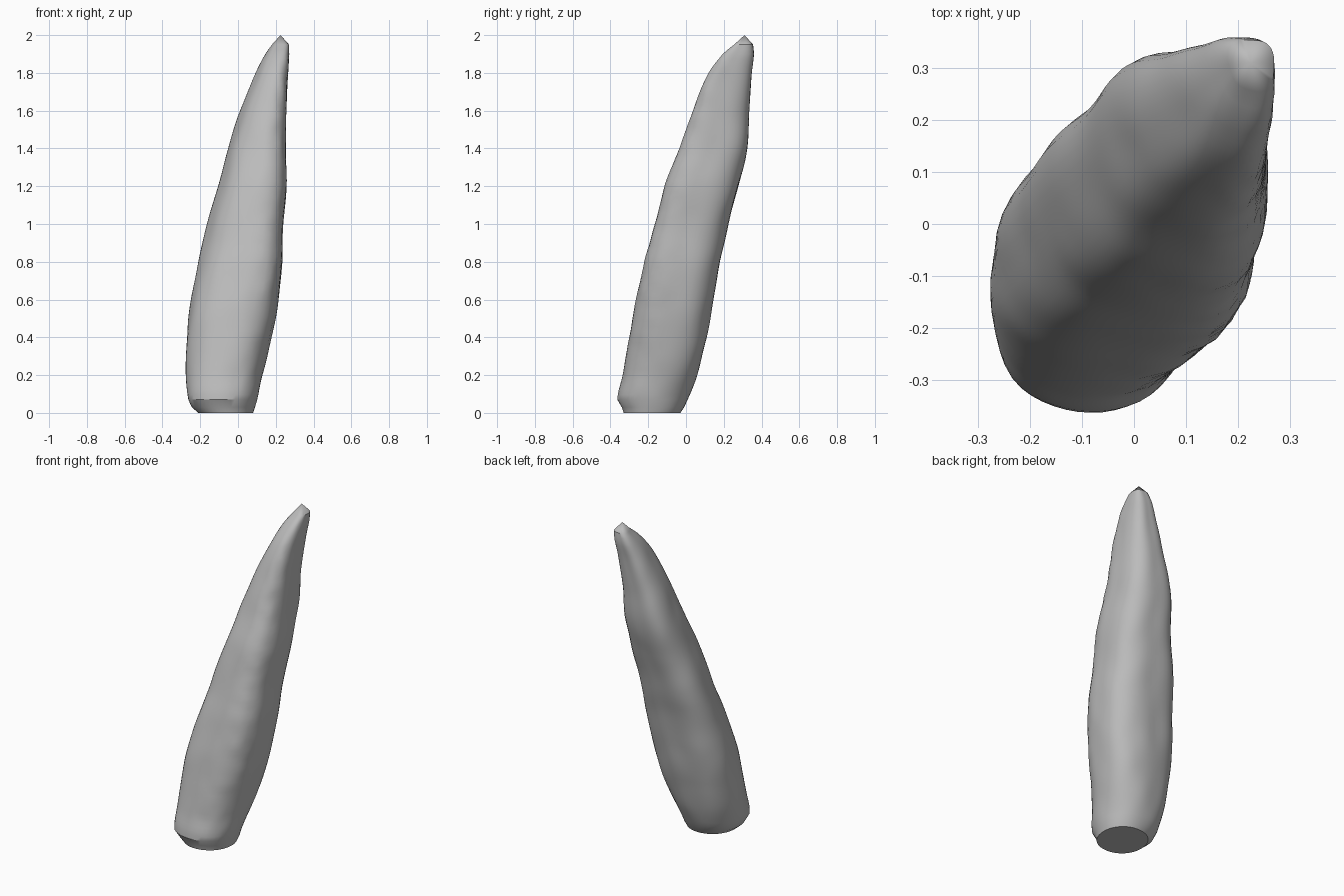
import bpy
import bmesh
import math
from mathutils import Vector, noise

default_cube = bpy.data.objects.get("Cube")
if default_cube:
    bpy.data.objects.remove(default_cube, do_unlink=True)

# Outline of the leaning spike: height, left, right, front, back
OUTLINE = [
    (0, -.21, .08, -.33, -.03),
    (.03, -.245, .09, -.34, -.01),
    (.07, -.265, .1, -.365, .01),
    (.2, -.275, .13, -.335, .06),
    (.4, -.27, .18, -.3, .11),
    (.6, -.25, .215, -.265, .145),
    (.8, -.21, .235, -.22, .18),
    (1, -.165, .24, -.165, .225),
    (1.2, -.105, .255, -.115, .275),
    (1.4, -.055, .255, -.035, .325),
    (1.6, .01, .255, .035, .335),
    (1.8, .095, .265, .12, .35),
    (1.9, .145, .27, .195, .36),
    (1.95, .18, .27, .255, .355),
]
SEGMENTS = 48
RINGS_PER_UNIT = 36


def make_material(name, rgb):
    material = bpy.data.materials.new(name)
    material.use_nodes = True
    colour = (*rgb, 1)
    material.diffuse_color = colour
    shader = next(n for n in material.node_tree.nodes if n.type == "BSDF_PRINCIPLED")
    shader.inputs["Base Color"].default_value = colour
    return material


def corner(angle, quarter):
    """Weight that is one at the chosen corner and fades out beside it."""
    return max(0, math.cos(angle - (quarter + .5) * math.pi / 2)) ** 4


def unit_section(z):
    """Round at the base; higher up a rounded square that is drawn out at its
    right-front and left-back corners and full at its right-back corner."""
    rise = min(1, z / .9)
    power = 2.1 + .6 * rise
    skew = -.02 + .11 * rise
    drift = .08 * rise
    full = .17 * min(1, z / .35)
    points = []
    for i in range(SEGMENTS):
        angle = math.tau * i / SEGMENTS
        c, s = math.cos(angle), math.sin(angle)
        radius = (abs(c) ** power + abs(s) ** power) ** (-1 / power)
        radius *= 1 - skew * math.sin(2 * angle) + drift * math.cos(angle - math.pi / 4)
        radius += full * corner(angle, 0) + .05 * z * corner(angle, 1)
        points.append((c * radius, s * radius))
    spans = [(min(axis), max(axis)) for axis in zip(*points)]
    return [[2 * (p - lo) / (hi - lo) - 1 for p, (lo, hi) in zip(point, spans)]
            for point in points]


def slopes(index):
    """Change of each outline value per unit of height at one row."""
    before = OUTLINE[max(index - 1, 0)]
    after = OUTLINE[min(index + 1, len(OUTLINE) - 1)]
    return [(b - a) / (after[0] - before[0]) for a, b in zip(before, after)]


def stations():
    """Yield closely spaced rows on a smooth curve through the outline."""
    for n, (low, high) in enumerate(zip(OUTLINE, OUTLINE[1:])):
        rise = high[0] - low[0]
        steps = max(1, round(rise * RINGS_PER_UNIT))
        for k in range(steps):
            t = k / steps
            ease = t * t * (3 - 2 * t)
            leave = t * (1 - t) ** 2 * rise
            arrive = t * t * (t - 1) * rise
            yield [a + (b - a) * ease + p * leave + q * arrive
                   for a, b, p, q in zip(low, high, slopes(n), slopes(n + 1))]
    yield OUTLINE[-1]


def roughness(x, y, z, u, v):
    """Shallow lengthwise bumps, stronger along the chipped right-front ridge."""
    if z < .05 or z > 1.92:
        return 0
    ridge = max(0, (u - v) / 2) ** 4
    broad = noise.noise(Vector((x * 9, y * 9, z * 5)))
    chips = noise.noise(Vector((x * 22, y * 22, z * 13)))
    return .005 * broad + .012 * ridge * chips


# Spike body
bm = bmesh.new()
rings = []
for z, left, right, front, back in stations():
    ring = []
    for u, v in unit_section(z):
        x = (left + right) / 2 + u * (right - left) / 2
        y = (front + back) / 2 + v * (back - front) / 2
        out = Vector((u, v)).normalized() * roughness(x, y, z, u, v)
        ring.append(bm.verts.new((x + out.x, y + out.y, z)))
    rings.append(ring)

for lower, upper in zip(rings, rings[1:]):
    for i in range(SEGMENTS):
        j = (i + 1) % SEGMENTS
        bm.faces.new((lower[i], lower[j], upper[j], upper[i]))

# Flat base and blunt pointed tip
bm.faces.new(list(reversed(rings[0])))
apex = bm.verts.new((.225, .31, 2))
for i in range(SEGMENTS):
    bm.faces.new((rings[-1][i], rings[-1][(i + 1) % SEGMENTS], apex))

bm.normal_update()
mesh = bpy.data.meshes.new("stone_spike")
bm.to_mesh(mesh)
bm.free()
mesh.materials.append(make_material("stone grey", (.5, .5, .5)))
spike = bpy.data.objects.new("stone_spike", mesh)
bpy.context.collection.objects.link(spike)

bpy.ops.object.select_all(action="DESELECT")
spike.select_set(True)
bpy.context.view_layer.objects.active = spike
bpy.ops.object.shade_smooth_by_angle(angle=math.radians(32))
